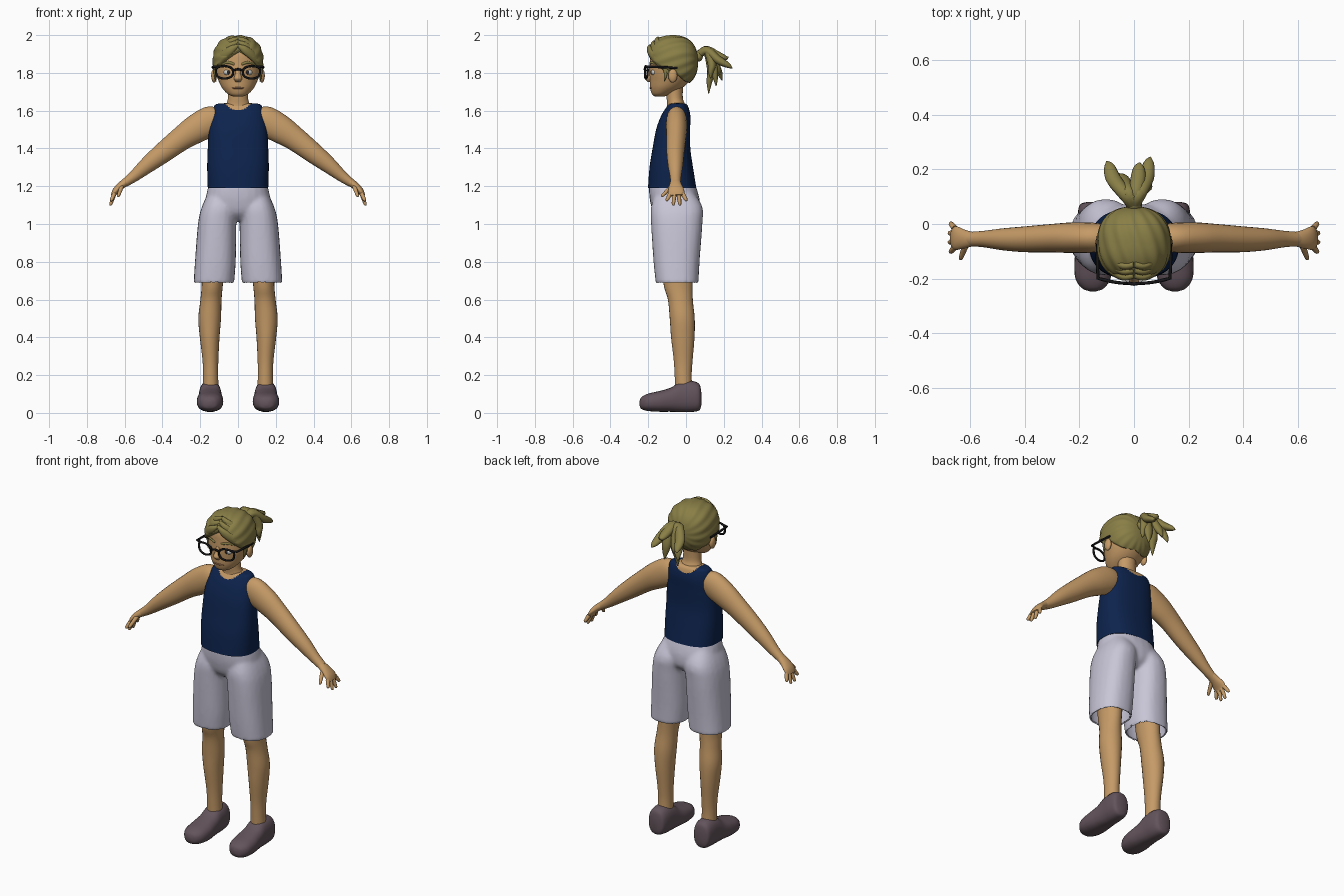
import bpy, bmesh, math, random
from mathutils import Vector

random.seed(4)
if "Cube" in bpy.data.objects:
    bpy.data.objects.remove(bpy.data.objects["Cube"], do_unlink=True)

X, Y, Z = Vector((1, 0, 0)), Vector((0, 1, 0)), Vector((0, 0, 1))
SIDES = (("left", 1), ("right", -1))


def material(name, r, g, b):
    m = bpy.data.materials.new(name)
    m.use_nodes = True
    m.diffuse_color = (r, g, b, 1)
    shader = m.node_tree.nodes["Principled BSDF"]
    shader.inputs["Base Color"].default_value = (r, g, b, 1)
    shader.inputs["Roughness"].default_value = 0.8
    return m


SKIN = material("skin", .56, .325, .135)
NAVY = material("navy cloth", .004, .017, .075)
PALE = material("pale lilac cloth", .58, .56, .68)
SHOE = material("shoe brown", .125, .088, .105)
HAIR = material("olive blond hair", .25, .21, .062)
BLACK = material("black frame", .008, .007, .008)
WHITE = material("eye white", .6, .6, .58)
DARK = material("pupil", .02, .02, .025)
LIP = material("lip", .42, .2, .1)


def activate(ob):
    bpy.ops.object.select_all(action='DESELECT')
    ob.select_set(True)
    bpy.context.view_layer.objects.active = ob


def finish(bm, name, *mats):
    bmesh.ops.recalc_face_normals(bm, faces=bm.faces)
    mesh = bpy.data.meshes.new(name)
    bm.to_mesh(mesh)
    bm.free()
    for m in mats:
        mesh.materials.append(m)
    ob = bpy.data.objects.new(name, mesh)
    bpy.context.collection.objects.link(ob)
    activate(ob)
    bpy.ops.object.shade_smooth_by_angle(angle=math.radians(55))
    return ob


def spline(rows, k):
    """Smooth curve through rows of equal length."""
    out, last = [], len(rows) - 1
    for i in range(last):
        a, b, c, d = (rows[min(max(i + j, 0), last)] for j in (-1, 0, 1, 2))
        for s in range(k):
            t = s / k
            out.append([q + t / 2 * (r - p + t * (2 * p - 5 * q + 4 * r - w + t * (3 * (q - r) + w - p)))
                        for p, q, r, w in zip(a, b, c, d)])
    return out + [list(rows[-1])]


def add_loft(bm, rows, seg=24, k=5, power=2, axis=None, side=X, flip=1):
    """Skin elliptical rings (x, y, z, radius along side, other radius)."""
    pts = spline(rows, k)
    rings = []
    for i, (x, y, z, a, b) in enumerate(pts):
        nxt, prv = pts[min(i + 1, len(pts) - 1)], pts[max(i - 1, 0)]
        t = axis or (Vector(nxt[:3]) - Vector(prv[:3])).normalized()
        u = (side - t * side.dot(t)).normalized()
        v = t.cross(u)
        ring = []
        for n in range(seg):
            ang = math.tau * n / seg
            c, s = (math.copysign(abs(f) ** (2 / power), f) for f in (math.cos(ang), math.sin(ang)))
            p = Vector((x, y, z)) + u * c * max(a, .001) + v * s * max(b, .001)
            ring.append(bm.verts.new((p.x * flip, p.y, p.z)))
        rings.append(ring)
    for r, q in zip(rings, rings[1:]):
        for n in range(seg):
            m = (n + 1) % seg
            bm.faces.new((r[n], r[m], q[m], q[n]))
    bm.faces.new(rings[0])
    bm.faces.new(rings[-1])


def loft(name, rows, mat, **kw):
    bm = bmesh.new()
    add_loft(bm, rows, **kw)
    return finish(bm, name, mat)


def ball(name, centre, size, mat):
    bm = bmesh.new()
    bmesh.ops.create_uvsphere(bm, u_segments=20, v_segments=12, radius=1)
    for v in bm.verts:
        v.co = Vector(c + p * s for c, p, s in zip(centre, v.co, size))
    return finish(bm, name, mat)


def wire(name, points, radius, cyclic=False):
    cu = bpy.data.curves.new(name, 'CURVE')
    cu.dimensions = '3D'
    cu.bevel_depth, cu.bevel_resolution, cu.use_fill_caps = radius, 2, True
    sp = cu.splines.new('POLY')
    sp.points.add(len(points) - 1)
    for q, p in zip(sp.points, points):
        q.co = (*p, 1)
    sp.use_cyclic_u = cyclic
    cu.materials.append(BLACK)
    ob = bpy.data.objects.new(name, cu)
    bpy.context.collection.objects.link(ob)
    activate(ob)
    bpy.ops.object.convert(target='MESH')


# Tank top, with the scooped neckline showing skin
bm = bmesh.new()
add_loft(bm, [(0, -.073, 1.19, .16, .128), (0, -.078, 1.3, .163, .115), (0, -.077, 1.4, .16, .1),
              (0, -.068, 1.5, .154, .09), (0, -.055, 1.57, .142, .078), (0, -.046, 1.615, .13, .06),
              (0, -.044, 1.635, .113, .045), (0, -.044, 1.64, .06, .02)],
         seg=72, k=9, power=2.5, axis=Z)
for f in bm.faces:
    c = f.calc_center_median()
    f.material_index = int(c.z > 1.6 + 8 * c.x ** 2)
finish(bm, "tank_top", NAVY, SKIN)

# Shorts: waist and two legs fused, then opened at the hems
bm = bmesh.new()
add_loft(bm, [(0, -.073, 1.205, .156, .124), (0, -.06, 1.13, .172, .132), (0, -.052, 1.06, .165, .12),
              (0, -.05, 1.02, .13, .08)], axis=Z, power=2.3)
for _, s in SIDES:
    add_loft(bm, [(.085, -.06, 1.17, .07, .1), (.098, -.049, 1.09, .094, .136), (.11, -.049, 1, .102, .136),
                  (.12, -.05, .8, .108, .122), (.128, -.047, .685, .107, .113)],
             axis=Z, power=2.4, flip=s)
shorts = finish(bm, "shorts", PALE)
remesh = shorts.modifiers.new("fuse", 'REMESH')
remesh.mode, remesh.voxel_size = 'VOXEL', .01
relax = shorts.modifiers.new("relax", 'SMOOTH')
relax.iterations = 5
for mod in ("fuse", "relax"):
    bpy.ops.object.modifier_apply(modifier=mod)
bm = bmesh.new()
bm.from_mesh(shorts.data)
bmesh.ops.delete(bm, geom=[f for f in bm.faces if f.normal.z < -.6 and f.calc_center_median().z < .71],
                 context='FACES')
bm.to_mesh(shorts.data)
bm.free()
thick = shorts.modifiers.new("cloth", 'SOLIDIFY')
thick.thickness = .007
bpy.ops.object.modifier_apply(modifier="cloth")
bpy.ops.object.shade_smooth_by_angle(angle=math.radians(55))

# Limbs
for word, s in SIDES:
    loft(word + "_leg", [(.125, -.045, .95, .07, .085), (.135, -.043, .7, .057, .078), (.143, -.03, .6, .056, .066),
                         (.15, -.02, .5, .06, .066), (.15, -.017, .4, .052, .062), (.146, -.015, .28, .042, .05),
                         (.145, -.015, .2, .04, .045), (.145, -.012, .12, .042, .045)], SKIN, axis=Z, flip=s)
    loft(word + "_shoe", [(.15, .081, .075, .02, .035), (.15, .07, .083, .048, .07), (.148, .03, .087, .058, .082),
                          (.147, -.03, .084, .06, .08), (.147, -.08, .07, .064, .064), (.148, -.14, .061, .07, .055),
                          (.15, -.2, .056, .064, .046), (.15, -.235, .052, .04, .032), (.15, -.246, .05, .012, .012)],
         SHOE, axis=Y, power=2.4, flip=s)
    loft(word + "_arm", [(.09, -.05, 1.565, .045, .05), (.14, -.05, 1.548, .054, .078), (.22, -.05, 1.505, .056, .076),
                         (.3, -.052, 1.452, .052, .064), (.4, -.056, 1.375, .047, .054),
                         (.48, -.056, 1.312, .04, .043), (.55, -.055, 1.253, .03, .03),
                         (.6, -.055, 1.217, .026, .022)], SKIN, side=Y, flip=s)
    loft(word + "_palm", [(.585, -.055, 1.228, .025, .022), (.62, -.055, 1.203, .034, .02),
                          (.648, -.052, 1.175, .043, .017), (.662, -.05, 1.15, .038, .012)],
         SKIN, side=Y, flip=s)
    # Four fingers fanned out, plus a thumb
    fingers = [((.655, -.05 + .022 * (i - 1.5), 1.16), (.678 - .004 * abs(i - 1.5), -.05 + .036 * (i - 1.5),
                1.095 + .012 * abs(i - 1.5) ** 2)) for i in range(4)]
    fingers.append(((.615, -.075, 1.2), (.635, -.13, 1.145)))
    for n, (a, b) in enumerate(fingers):
        a, b = Vector(a), Vector(b)
        rows = [(*a.lerp(b, t), r, r) for t, r in ((0, .012), (.5, .0105), (.9, .008), (1, .003))]
        loft(f"{word}_{'thumb' if n == 4 else 'finger'}_{n + 1}", rows, SKIN, seg=10, k=3, side=Y, flip=s)

# Neck, head and face
loft("neck", [(0, -.05, 1.59, .08, .055), (0, -.052, 1.63, .064, .048), (0, -.06, 1.67, .053, .043),
              (0, -.062, 1.76, .055, .048)], SKIN, axis=Z)
loft("head", [(0, -.14, 1.674, .022, .022), (0, -.13, 1.687, .053, .05), (0, -.105, 1.72, .084, .085),
              (0, -.085, 1.76, .104, .107), (0, -.075, 1.8, .117, .119), (0, -.07, 1.85, .121, .122),
              (0, -.07, 1.91, .112, .113), (0, -.07, 1.955, .07, .07)], SKIN, seg=36, axis=Z)
loft("nose", [(0, -.186, 1.825, .012, .01), (0, -.194, 1.795, .014, .014), (0, -.197, 1.77, .022, .022),
              (0, -.192, 1.752, .012, .01)], SKIN, seg=14, axis=Z)
ball("mouth", (0, -.182, 1.72), (.034, .012, .006), LIP)
for word, s in SIDES:
    ball(word + "_ear", (s * .127, -.07, 1.785), (.015, .024, .036), SKIN)
    ball(word + "_eye", (s * .05, -.165, 1.803), (.026, .02, .018), WHITE)
    ball(word + "_pupil", (s * .05, -.18, 1.803), (.01, .008, .011), DARK)
    loft(word + "_eyebrow", [(.02, -.19, 1.845, .006, .004), (.05, -.184, 1.855, .007, .005),
                             (.09, -.155, 1.845, .004, .003)], HAIR, seg=8, side=Z, flip=s)

# Swept-back hair: a ridged cap that sinks under the skin below the hairline
bm = bmesh.new()
bmesh.ops.create_uvsphere(bm, u_segments=96, v_segments=64, radius=1)
for v in bm.verts:
    d = v.co / sum(abs(c) ** 2.35 for c in v.co) ** (1 / 2.35)
    p = Vector((d.x * .134, -.072 + d.y * .136, 1.86 + d.z * .138))
    line = 1.92 - .6 * abs(p.x - .01) - .4 * (p.y + .2) - 1.2 * max(0, p.y + .05)
    t = min(max((p.z - line) / .02 + .5, 0), 1)
    ridge = .016 * math.sin(15 * math.atan2(d.x, d.z) + 5 * d.y) * (1 - d.y ** 4)
    scale = .76 + (.24 + ridge) * t * t * (3 - 2 * t)
    v.co = Vector((0, -.072, 1.86)) + Vector((d.x * .134, d.y * .136, d.z * .138)) * scale
finish(bm, "hair_cap", HAIR)

# Fringe locks swept from the parting to each temple
for word, s in SIDES:
    for n in range(3):
        up = .02 * n
        loft(f"{word}_fringe_{n + 1}", [(.0, -.188 + up, 1.945 + up, .008, .01),
                                        (.04, -.192 + up, 1.92 + up, .022, .015),
                                        (.09, -.162 + up, 1.878 + up, .024, .014),
                                        (.12, -.11 + up, 1.825 + up, .016, .01),
                                        (.124, -.09 + up, 1.79 + up, .002, .002)],
             HAIR, seg=12, side=Z, flip=s)
    loft(word + "_sideburn", [(.122, -.11, 1.84, .008, .014), (.122, -.108, 1.79, .006, .009),
                              (.117, -.115, 1.755, .002, .002)], HAIR, seg=10, axis=Z, flip=s)

# Ponytail of tapered locks
ball("hair_tie", (0, .068, 1.89), (.03, .022, .03), HAIR)
tips = [(-.1, .23, 1.83), (.06, .245, 1.825), (-.08, .19, 1.76), (.03, .16, 1.73), (-.03, .12, 1.69),
        (.02, .225, 1.885), (-.05, .18, 1.79), (.05, .13, 1.77)]
for n, (x, y, z) in enumerate(tips):
    lift = random.uniform(.9, 1.05)
    loft(f"ponytail_lock_{n + 1}", [(0, .06, 1.89, .018, .018),
                                    (x * .35, .11, 1.89 + .03 * lift, .024, .022),
                                    (x * .75, .1 + y * .28, 1.9 * .6 + z * .4, .028, .022),
                                    (x * .9, .03 + y * .78, 1.87 * .35 + z * .65, .02, .015),
                                    (x, y, z, .002, .002)], HAIR, seg=12)

# Glasses: winged rims, bridge and temples
for word, s in SIDES:
    rim = []
    for n in range(32):
        c, w = math.cos(math.tau * n / 32), math.sin(math.tau * n / 32)
        x = .071 + .045 * c + .012 * max(0, c) * max(0, w)
        rim.append((s * x, -.218 + 1.1 * x ** 2, 1.803 + .033 * math.copysign(abs(w) ** .8, w)))
    wire(word + "_rim", rim, .006, True)
    wire(word + "_temple", [(s * .1, -.207, 1.832), (s * .132, -.198, 1.833), (s * .134, -.12, 1.83),
                            (s * .13, -.045, 1.826)], .0065)
wire("bridge", [(-.03, -.215, 1.812), (0, -.22, 1.82), (.03, -.215, 1.812)], .006)
